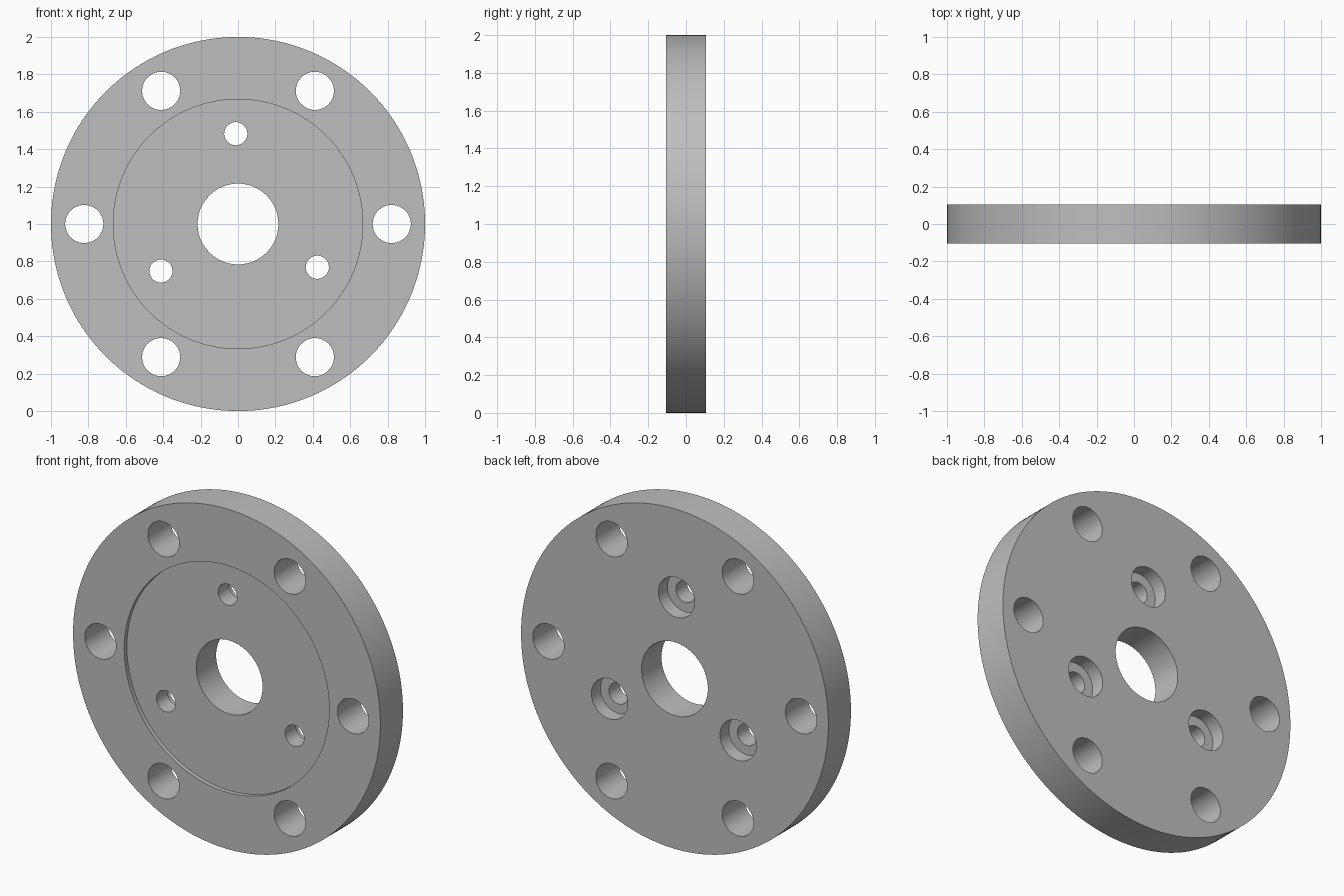
import bpy
from math import cos, sin, radians

if "Cube" in bpy.data.objects:
    bpy.data.objects.remove(bpy.data.objects["Cube"], do_unlink=True)

RADIUS = 1.0
HALF = 0.105             # half of the thickness
RECESS_DEPTH = 0.025
BORE_DEPTH = 0.083

# One plain metal colour
steel = bpy.data.materials.new("light_grey_metal")
steel.use_nodes = True
steel.diffuse_color = (0.52, 0.52, 0.52, 1)
steel.node_tree.nodes["Principled BSDF"].inputs["Base Color"].default_value = (0.52, 0.52, 0.52, 1)


def cylinder(name, radius, y_front, y_back, x=0.0, z=RADIUS, sides=64):
    """Cylinder along y between two depths."""
    bpy.ops.mesh.primitive_cylinder_add(
        vertices=sides, radius=radius, depth=y_back - y_front,
        location=(x, (y_front + y_back) / 2, z), rotation=(radians(90), 0, 0))
    obj = bpy.context.object
    obj.name = name
    obj.data.materials.append(steel)
    return obj


def cut(body, cutter):
    """Subtract a cutter from the body and discard the cutter."""
    cutter.hide_render = True
    mod = body.modifiers.new("cut", 'BOOLEAN')
    mod.operation = 'DIFFERENCE'
    mod.solver = 'EXACT'
    mod.object = cutter
    bpy.context.view_layer.objects.active = body
    bpy.ops.object.modifier_apply(modifier=mod.name)
    bpy.data.objects.remove(cutter, do_unlink=True)


def ring(count, radius, start):
    """Evenly spaced hole centres around the axis."""
    for i in range(count):
        a = radians(start + 360 * i / count)
        yield radius * cos(a), RADIUS + radius * sin(a)


# Round plate
plate = cylinder("flange_plate", RADIUS, -HALF, HALF, sides=160)

# Shallow round recess in the front face
cut(plate, cylinder("recess_cutter", 0.667, -HALF - 0.1, -HALF + RECESS_DEPTH, sides=128))

# Central shaft hole
cut(plate, cylinder("shaft_hole_cutter", 0.216, -0.3, 0.3))

# Six outer bolt holes
for x, z in ring(6, 0.822, 0):
    cut(plate, cylinder("bolt_hole_cutter", 0.102, -0.3, 0.3, x, z))

# Three screw holes, counterbored from the back
for x, z in ring(3, 0.483, 91.4):
    cut(plate, cylinder("screw_hole_cutter", 0.062, -0.3, 0.3, x, z, 48))
    cut(plate, cylinder("counterbore_cutter", 0.118, HALF - BORE_DEPTH, 0.3, x, z))

# Smooth round walls, crisp rims
bpy.ops.object.select_all(action='DESELECT')
plate.select_set(True)
bpy.context.view_layer.objects.active = plate
bpy.ops.object.shade_smooth_by_angle(angle=radians(30))
